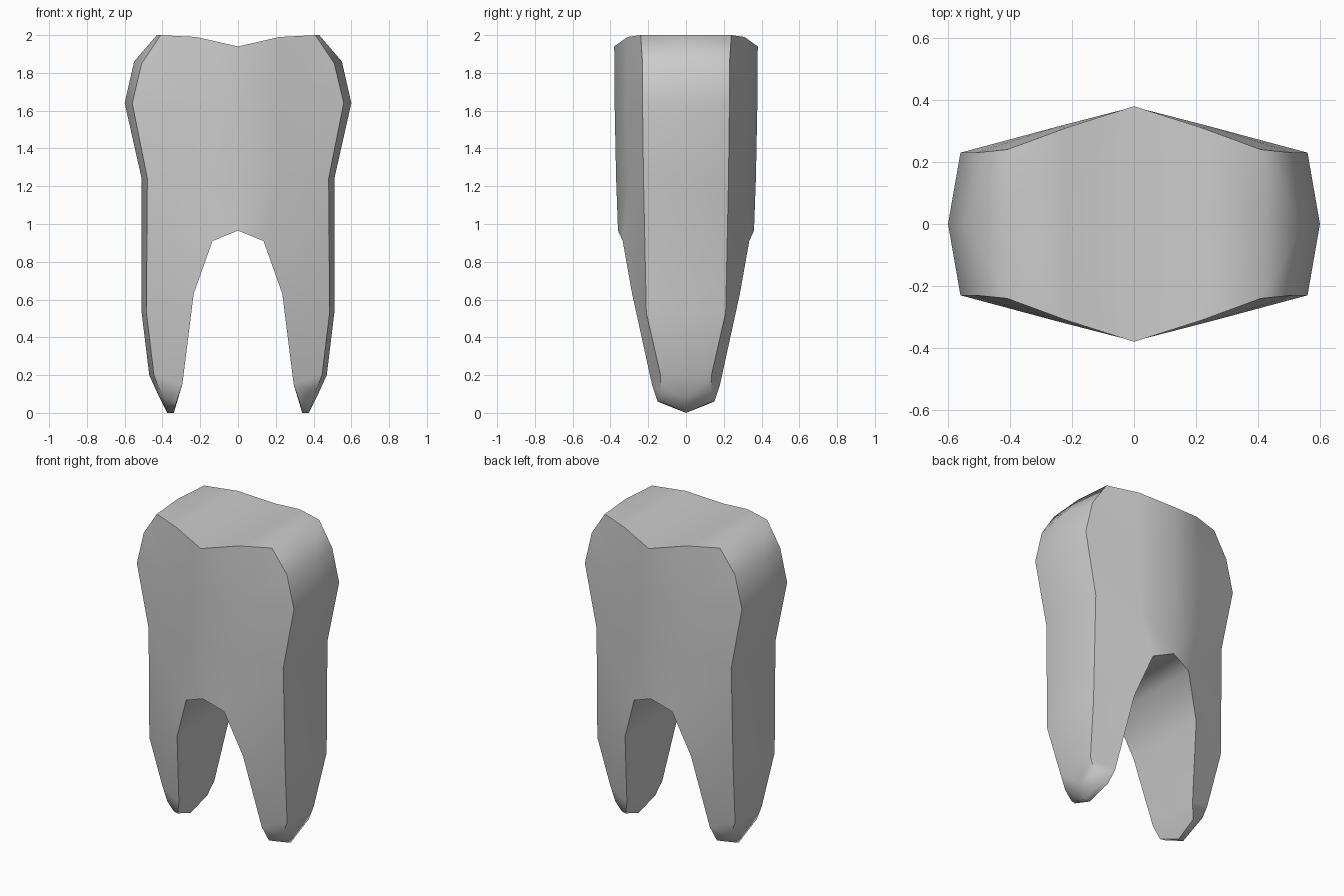
import bpy, bmesh, math

# Quarter outline, outer edge: front x, front z, half depth y, then mid-ridge x, z
OUTER = [
    (0.00, 1.94, .38, 0.00, 1.94), (0.22, 1.99, .31, 0.22, 1.99),
    (0.41, 2.00, .24, 0.43, 2.00), (0.51, 1.85, .23, 0.55, 1.86),
    (0.56, 1.64, .23, 0.60, 1.64), (0.48, 1.24, .225, 0.51, 1.24),
    (0.485, .53, .21, 0.51, .53), (0.445, .20, .135, 0.47, .20),
    (0.41, .11, .135, 0.42, .09), (0.36, .06, .14, 0.375, .00),
]
# Inner edge between the roots, from root tip up to the arch
INNER = [
    (0.325, .06, .15, 0.34, .00), (0.295, .15, .18, 0.295, .15),
    (0.235, .63, .285, 0.235, .63), (0.135, .91, .335, 0.135, .91),
    (0.00, .965, .36, 0.00, .965),
]
# Points inside the front wall
WALL = [(0, 1.24, .37), (.22, 1.24, .305), (0, 1.64, .378), (.24, 1.64, .316)]
# Front wall faces: 0-9 outer, 10-14 inner, 15-18 wall
FACES = [
    (9, 10, 11, 8), (8, 11, 7), (7, 11, 12, 6), (6, 12, 13, 5),
    (14, 13, 16, 15), (13, 5, 16), (15, 16, 18, 17), (16, 5, 4, 18),
    (17, 18, 1, 0), (18, 4, 3), (18, 3, 2, 1),
]

bm = bmesh.new()
rim = OUTER + INNER


def add_quarter(sx, sy):
    front = [bm.verts.new((sx * p[0], sy * p[2], p[1])) for p in rim + WALL]
    mid = [bm.verts.new((sx * p[3], 0, p[4])) for p in rim]
    for f in FACES:
        bm.faces.new([front[i] for i in f])
    # Side strip from the outline back to the middle ridge
    for i in range(len(rim) - 1):
        bm.faces.new((front[i], front[i + 1], mid[i + 1], mid[i]))


for sx in (1, -1):
    for sy in (1, -1):
        add_quarter(sx, sy)
bmesh.ops.remove_doubles(bm, verts=bm.verts[:], dist=1e-4)
bmesh.ops.recalc_face_normals(bm, faces=bm.faces[:])

# Tooth object
mesh = bpy.data.meshes.new("tooth")
bm.to_mesh(mesh)
bm.free()
tooth = bpy.data.objects.new("tooth", mesh)
bpy.context.collection.objects.link(tooth)
bpy.context.view_layer.objects.active = tooth
tooth.select_set(True)
bpy.ops.object.shade_smooth_by_angle(angle=math.radians(57))
